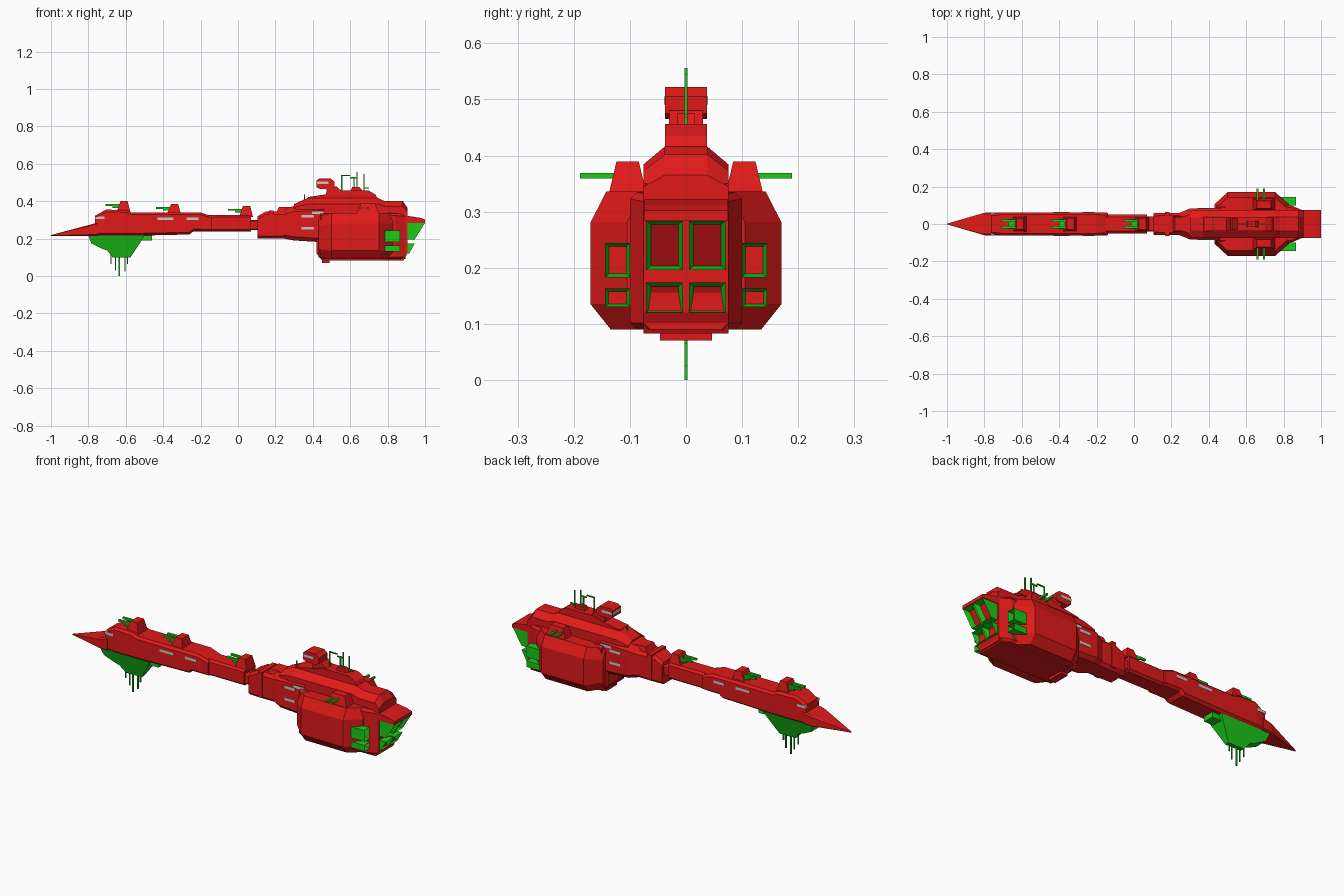
import bpy, bmesh

def material(name, col):
    m = bpy.data.materials.new(name)
    m.diffuse_color = (*col, 1)
    return m

RED = material("hull_red", (0.75, 0.01, 0.01))
GREEN = material("fitting_green", (0.01, 0.6, 0.01))

def finish(name, bm, mats):
    bmesh.ops.recalc_face_normals(bm, faces=bm.faces)
    me = bpy.data.meshes.new(name)
    bm.to_mesh(me)
    bm.free()
    ob = bpy.data.objects.new(name, me)
    bpy.context.collection.objects.link(ob)
    for m in mats:
        if m:
            me.materials.append(m)
    return ob

def skin(name, rings, mats):
    """Join rings of equal point count and cap both ends."""
    bm = bmesh.new()
    vs = [[bm.verts.new(p) for p in r] for r in rings]
    n = len(vs[0])
    for a, b in zip(vs, vs[1:]):
        for i in range(n):
            j = (i + 1) % n
            bm.faces.new((a[i], a[j], b[j], b[i]))
    bm.faces.new(vs[0])
    bm.faces.new(vs[-1])
    return finish(name, bm, mats)

def loft(name, sections, ct, cb, mat=RED):
    """Octagonal hull along x; sections are (x, half width, z low, z high)."""
    rings = []
    for x, w, z0, z1 in sections:
        k = min(1, w / 0.05)
        h = min(1, (z1 - z0) / 0.1)
        (ty, tz), (by, bz) = (ct[0] * k, ct[1] * h), (cb[0] * k, cb[1] * h)
        half = [(w - by, z0), (w, z0 + bz), (w, z1 - tz), (w - ty, z1)]
        rings.append([(x, y, z) for y, z in half] + [(x, -y, z) for y, z in reversed(half)])
    return skin(name, rings, [mat])

def box(name, x, y, z, mat=RED, front=0, back=0, side=0):
    """Box from ranges; front, back and side pull in the top edges."""
    def ring(x0, x1, y0, y1, h):
        return [(x0, y0, h), (x1, y0, h), (x1, y1, h), (x0, y1, h)]
    return skin(name, [ring(*x, *y, z[0]),
                       ring(x[0] + front, x[1] - back, y[0] + side, y[1] - side, z[1])], [mat])

def prism(name, pts, width, mat):
    """xz profile given thickness width(z) about y = 0."""
    return skin(name, [[(px, s * width(pz), pz) for px, pz in pts] for s in (-1, 1)], [mat])

def engine(name, x0, xt, xb, y, z, wall):
    """Green nozzle with recessed red core on its (slanted) rear face."""
    bm = bmesh.new()
    a = [bm.verts.new((x0, p, q)) for p, q in ((y[0], z[0]), (y[1], z[0]), (y[1], z[1]), (y[0], z[1]))]
    b = [bm.verts.new((xb if i < 2 else xt, v.co.y, v.co.z)) for i, v in enumerate(a)]
    for i in range(4):
        j = (i + 1) % 4
        bm.faces.new((a[i], a[j], b[j], b[i]))
    bm.faces.new(a[::-1])
    rear = bm.faces.new(b)
    bmesh.ops.recalc_face_normals(bm, faces=bm.faces)
    bmesh.ops.inset_region(bm, faces=[rear], thickness=wall)
    for v in rear.verts:
        v.co.x -= 0.03
    rear.material_index = 1
    return finish(name, bm, [GREEN, RED])

# Bow spike and long forward hull
loft("bow_spike", [(-1, 0.002, 0.215, 0.219), (-0.80, 0.06, 0.215, 0.272), (-0.75, 0.062, 0.215, 0.285)],
     (0.008, 0.01), (0.008, 0.01))
loft("forward_hull", [(-0.765, 0.055, 0.215, 0.322), (-0.705, 0.062, 0.215, 0.355),
                      (-0.60, 0.062, 0.215, 0.352), (-0.57, 0.062, 0.215, 0.34),
                      (-0.26, 0.062, 0.222, 0.34), (-0.24, 0.062, 0.238, 0.34),
                      (-0.20, 0.062, 0.238, 0.34), (-0.14, 0.06, 0.238, 0.32)], (0.012, 0.012), (0.015, 0.012))
loft("spine_hull", [(-0.16, 0.05, 0.238, 0.325), (0.07, 0.05, 0.238, 0.325)], (0.012, 0.012), (0.012, 0.012))
loft("spine_joint", [(0.06, 0.04, 0.245, 0.30), (0.12, 0.04, 0.245, 0.30)], (0.01, 0.01), (0.01, 0.01))

# Stepped middle hull
loft("mid_hull", [(0.105, 0.058, 0.20, 0.32), (0.15, 0.06, 0.20, 0.345), (0.25, 0.06, 0.20, 0.345)],
     (0.015, 0.015), (0.015, 0.015))
box("mid_rib", (0.165, 0.19), (-0.064, 0.064), (0.21, 0.35))
box("mid_deck", (0.20, 0.34), (-0.045, 0.045), (0.33, 0.37), RED, 0.02, 0, 0.008)
loft("shoulder_hull", [(0.22, 0.05, 0.205, 0.35), (0.30, 0.083, 0.19, 0.375), (0.46, 0.083, 0.18, 0.38)],
     (0.03, 0.03), (0.02, 0.02))

# Stern: wide engine housing, central body and upper deck
loft("engine_housing", [(0.43, 0.105, 0.10, 0.32), (0.50, 0.17, 0.09, 0.336),
                        (0.755, 0.17, 0.09, 0.336), (0.83, 0.105, 0.09, 0.336)], (0.028, 0.055), (0.036, 0.045))
prism("stern_body", [(0.42, 0.12), (0.45, 0.083), (0.885, 0.083), (0.905, 0.12), (0.905, 0.35), (0.42, 0.35)],
      lambda z: 0.076, RED)
loft("stern_cheeks", [(0.44, 0.10, 0.09, 0.335), (0.84, 0.10, 0.09, 0.335), (0.895, 0.076, 0.09, 0.33)],
     (0.012, 0.012), (0.012, 0.012))
loft("upper_deck", [(0.30, 0.07, 0.33, 0.385), (0.37, 0.076, 0.31, 0.416), (0.75, 0.076, 0.31, 0.416),
                    (0.78, 0.076, 0.31, 0.402), (0.88, 0.076, 0.31, 0.402), (0.906, 0.076, 0.30, 0.365)],
     (0.038, 0.032), (0.0, 0.001))
prism("stern_overhang", [(0.88, 0.283), (1.0, 0.283), (1.0, 0.302), (0.97, 0.312), (0.88, 0.325)],
      lambda z: 0.075, RED)
box("keel_block", (0.45, 0.49), (-0.046, 0.046), (0.07, 0.10))

# Bridge tower
prism("tower", [(0.36, 0.40), (0.375, 0.422), (0.49, 0.44), (0.54, 0.456), (0.70, 0.456), (0.735, 0.435), (0.755, 0.40)],
      lambda z: 0.0375, RED)
prism("bridge_neck", [(0.47, 0.43), (0.475, 0.475), (0.525, 0.48), (0.56, 0.45)], lambda z: 0.03, RED)
prism("bridge", [(0.42, 0.475), (0.42, 0.512), (0.435, 0.522), (0.495, 0.522), (0.515, 0.505), (0.515, 0.475), (0.50, 0.465), (0.44, 0.465)],
      lambda z: 0.0375, RED)
box("tower_step", (0.60, 0.67), (-0.015, 0.015), (0.45, 0.475), RED, 0.01, 0.02)

# Hull-top gun turrets
for i, (x, z, top) in enumerate(((-0.65, 0.34, 0.40), (-0.38, 0.33, 0.385), (0.005, 0.315, 0.375))):
    box(f"turret_{i}", (x, x + 0.075), (-0.04, 0.04), (z, top), RED, 0.022, 0.015, 0.01)
    for s in (-1, 1):
        y = s * 0.018
        box(f"turret_barrel_{i}_{s}", (x - 0.058, x + 0.03), (y - 0.006, y + 0.006), (top - 0.026, top - 0.016), GREEN)
    box(f"turret_cradle_{i}", (x - 0.02, x + 0.02), (-0.026, 0.026), (top - 0.036, top - 0.026), GREEN)

# Main engines, side engines, broadside turrets (both sides)
for s in (-1, 1):
    tag = "right" if s > 0 else "left"
    def span(a, b):
        return tuple(sorted((s * a, s * b)))
    engine(f"upper_engine_{tag}", 0.89, 1.0, 0.945, span(0.005, 0.071), (0.196, 0.284), 0.012)
    engine(f"lower_engine_{tag}", 0.89, 0.945, 0.915, span(0.005, 0.071), (0.12, 0.174), 0.012)
    engine(f"side_engine_upper_{tag}", 0.77, 0.865, 0.865, span(0.10, 0.144), (0.183, 0.244), 0.009)
    engine(f"side_engine_lower_{tag}", 0.77, 0.865, 0.865, span(0.10, 0.144), (0.13, 0.163), 0.008)
    box(f"broadside_turret_{tag}", (0.635, 0.755), span(0.07, 0.138), (0.33, 0.389), RED, 0.022, 0.022, 0.014)
    for x in (0.66, 0.695):
        box(f"broadside_barrel_{tag}_{x}", (x - 0.005, x + 0.005), span(0.11, 0.189), (0.359, 0.369), GREEN)
    # Window strips
    for x0, x1, y, z in ((-0.765, -0.70, 0.06, 0.312), (-0.43, -0.345, 0.0625, 0.307), (-0.275, -0.21, 0.0625, 0.307),
                         (0.34, 0.405, 0.0835, 0.32), (0.34, 0.405, 0.0835, 0.255), (0.395, 0.46, 0.0835, 0.338),
                         (0.42, 0.485, 0.038, 0.498)):
        box(f"window_{tag}_{x0}_{z}", (x0, x1), span(y - 0.015, y + 0.001), (z - 0.007, z + 0.007), None)
box("bridge_window", (0.418, 0.43), (-0.032, 0.032), (0.491, 0.505), None)

# Ventral sensor fin
prism("ventral_fin", [(-0.80, 0.216), (-0.785, 0.175), (-0.725, 0.145), (-0.70, 0.137), (-0.67, 0.10),
                      (-0.575, 0.10), (-0.515, 0.19), (-0.50, 0.216)], lambda z: 0.012 + (z - 0.10) * 0.33, GREEN)
box("fin_root", (-0.53, -0.46), (-0.03, 0.03), (0.19, 0.22), GREEN)

# Antennas below the fin and above the tower
masts = [(-0.68, 0.065, 0.12), (-0.655, 0.03, 0.12), (-0.635, 0.0, 0.12), (-0.605, 0.025, 0.12), (-0.59, 0.065, 0.12),
         (0.555, 0.45, 0.54), (0.62, 0.45, 0.53), (0.637, 0.45, 0.556), (0.674, 0.45, 0.545), (0.355, 0.38, 0.435)]
for i, (x, z0, z1) in enumerate(masts):
    box(f"antenna_{i}", (x - 0.003, x + 0.003), (-0.003, 0.003), (z0, z1), GREEN)
for x0, x1, z in ((0.552, 0.60, 0.537), (0.60, 0.64, 0.525), (0.67, 0.70, 0.47)):
    box(f"antenna_bar_{x0}", (x0, x1), (-0.003, 0.003), (z - 0.003, z + 0.003), GREEN)
